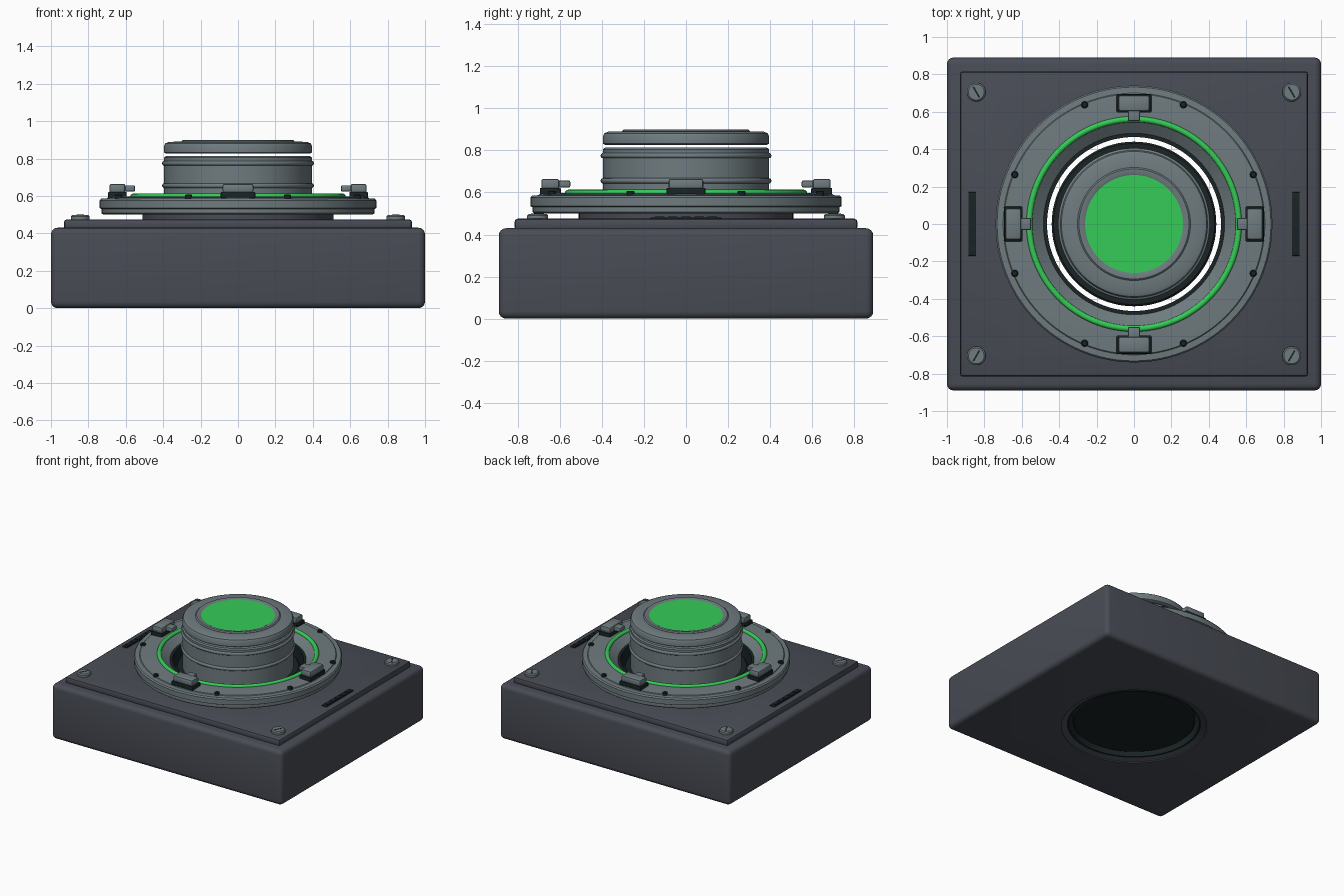
import bpy, bmesh, math
from mathutils import Matrix, Vector

if "Cube" in bpy.data.objects:
    bpy.data.objects.remove(bpy.data.objects["Cube"])


def material(name, rgb):
    m = bpy.data.materials.new(name)
    m.use_nodes = True
    m.diffuse_color = (*rgb, 1)
    m.node_tree.nodes["Principled BSDF"].inputs["Base Color"].default_value = (*rgb, 1)
    return m


CHARCOAL = material("charcoal casing", (0.065, 0.072, 0.09))
STEEL = material("steel grey", (0.16, 0.20, 0.215))
BLACK = material("near black", (0.010, 0.017, 0.018))
GREEN = material("glowing green", (0.035, 0.60, 0.095))


def activate(ob):
    bpy.ops.object.select_all(action="DESELECT")
    ob.select_set(True)
    bpy.context.view_layer.objects.active = ob


def finish(name, bm, mat, bevel=0, segments=2):
    bmesh.ops.recalc_face_normals(bm, faces=bm.faces)
    me = bpy.data.meshes.new(name)
    bm.to_mesh(me)
    bm.free()
    me.materials.append(mat)
    ob = bpy.data.objects.new(name, me)
    bpy.context.collection.objects.link(ob)
    activate(ob)
    if bevel:
        mod = ob.modifiers.new("Bevel", "BEVEL")
        mod.width, mod.segments = bevel, segments
        bpy.ops.object.modifier_apply(modifier=mod.name)
    bpy.ops.object.shade_smooth_by_angle(angle=math.radians(35))
    return ob


def box(name, centre, size, mat, turn=0, bevel=0, segments=2):
    """Box placed at centre, then turned about the vertical axis of the model."""
    bm = bmesh.new()
    bmesh.ops.create_cube(bm, size=1)
    bm.transform(Matrix.Rotation(turn, 4, "Z") @ Matrix.Translation(centre)
                 @ Matrix.Diagonal((*size, 1)))
    return finish(name, bm, mat, bevel, segments)


def lathe(name, profile, mat, closed=False, at=(0, 0, 0), steps=96):
    """Spin (radius, height) points about the vertical axis."""
    bm = bmesh.new()
    vs = [bm.verts.new((r, 0, z)) for r, z in profile]
    edges = [bm.edges.new(p) for p in zip(vs, vs[1:])]
    if closed:
        edges.append(bm.edges.new((vs[-1], vs[0])))
    bmesh.ops.spin(bm, geom=vs + edges, cent=(0, 0, 0), axis=(0, 0, 1),
                   angle=math.tau, steps=steps)
    bmesh.ops.remove_doubles(bm, verts=bm.verts, dist=1e-5)
    bm.transform(Matrix.Translation(at))
    return finish(name, bm, mat)


def torus(name, radius, thick, z, mat):
    pts = [(radius + thick * math.cos(a * math.tau / 12),
            z + thick * math.sin(a * math.tau / 12)) for a in range(12)]
    return lathe(name, pts, mat, closed=True)


# Casing and top plate, pierced by a round shaft with a chamfered lower rim
casing = box("casing", (0, 0, 0.215), (2, 1.78, 0.43), CHARCOAL, bevel=0.035, segments=4)
plate = box("top_plate", (0, 0, 0.4475), (1.86, 1.63, 0.055), CHARCOAL, bevel=0.015)
cutter = lathe("shaft_cutter", [(0, -0.02), (0.52, -0.02), (0.52, 0.008), (0.48, 0.02),
                                (0.48, 0.8), (0, 0.8)], CHARCOAL)
cutter.hide_render = True
for ob in (casing, plate):
    activate(ob)
    cut = ob.modifiers.new("Shaft", "BOOLEAN")
    cut.operation, cut.solver, cut.object = "DIFFERENCE", "EXACT", cutter
    bpy.ops.object.modifier_apply(modifier=cut.name)
    bpy.ops.object.shade_smooth_by_angle(angle=math.radians(35))
bpy.data.objects.remove(cutter)

lathe("shaft_liner", [(0.465, 0.02), (0.485, 0.02), (0.485, 0.55), (0.465, 0.55)],
      BLACK, closed=True)

# Collar ring around the shaft
lathe("collar_neck", [(0.48, 0.46), (0.51, 0.46), (0.51, 0.505), (0.48, 0.505)],
      CHARCOAL, closed=True)
lathe("collar_ring", [(0.48, 0.50), (0.72, 0.50), (0.73, 0.508), (0.73, 0.53),
                      (0.74, 0.535), (0.74, 0.575), (0.732, 0.585), (0.70, 0.587),
                      (0.695, 0.592), (0.60, 0.598), (0.55, 0.598), (0.48, 0.545)],
      STEEL, closed=True)
torus("green_light_ring", 0.56, 0.016, 0.597, GREEN)

# Central core, with a dark foot, two raised bands and a floating cap
lathe("core_foot", [(0, 0.04), (0.43, 0.04), (0.44, 0.05), (0.44, 0.49), (0.43, 0.50),
                    (0, 0.50)], BLACK)
lathe("core", [(0, 0.49), (0.395, 0.49), (0.395, 0.805), (0.385, 0.813), (0, 0.813)], STEEL)
for z in (0.655, 0.775):
    torus("core_band", 0.393, 0.013, z, STEEL)
lathe("cap", [(0, 0.826), (0.385, 0.826), (0.395, 0.832), (0.395, 0.868), (0.388, 0.881),
              (0.37, 0.889), (0.30, 0.891), (0, 0.891)], STEEL)
lathe("cap_bezel", [(0.26, 0.885), (0.302, 0.885), (0.302, 0.893), (0.294, 0.90),
                    (0.275, 0.90), (0.26, 0.894)], STEEL, closed=True)
lathe("green_button", [(0, 0.887), (0.262, 0.887), (0.262, 0.895), (0, 0.895)], GREEN)

# Four clamps holding the light ring
for i in range(4):
    turn = i * math.pi / 2
    box("clamp_base", (0.645, 0, 0.605), (0.10, 0.185, 0.034), BLACK, turn, 0.006)
    box("clamp_block", (0.645, 0, 0.64), (0.086, 0.166, 0.05), STEEL, turn, 0.012)
    box("clamp_tab", (0.585, 0, 0.64), (0.07, 0.065, 0.034), STEEL, turn, 0.008)

# Eight small bolts in the collar
for i in range(8):
    a = (i + 0.5) * math.pi / 4
    spot = Vector((0.69 * math.cos(a), 0.69 * math.sin(a), 0.585))
    lathe("collar_bolt", [(0, 0), (0.019, 0), (0.019, 0.018), (0.013, 0.023), (0, 0.023)],
          BLACK, at=spot, steps=16)

for sx in (-1, 1):
    # Side vents with slats
    box("vent", (sx * 0.865, 0, 0.476), (0.042, 0.34, 0.012), BLACK, bevel=0.003)
    for k in range(5):
        box("vent_slat", (sx * 0.865, (k - 2) * 0.062, 0.483), (0.028, 0.045, 0.006), BLACK)
    # Slotted corner screws
    for sy in (-1, 1):
        spot = Vector((sx * 0.843, sy * 0.705, 0.47))
        lathe("corner_screw", [(0, 0), (0.05, 0), (0.05, 0.021), (0.042, 0.028), (0, 0.028)],
              STEEL, at=spot, steps=32)
        slot = box("screw_slot", (0, 0, 0), (0.066, 0.009, 0.003), BLACK, sy * math.radians(120))
        slot.location = spot + Vector((0, 0, 0.028))
